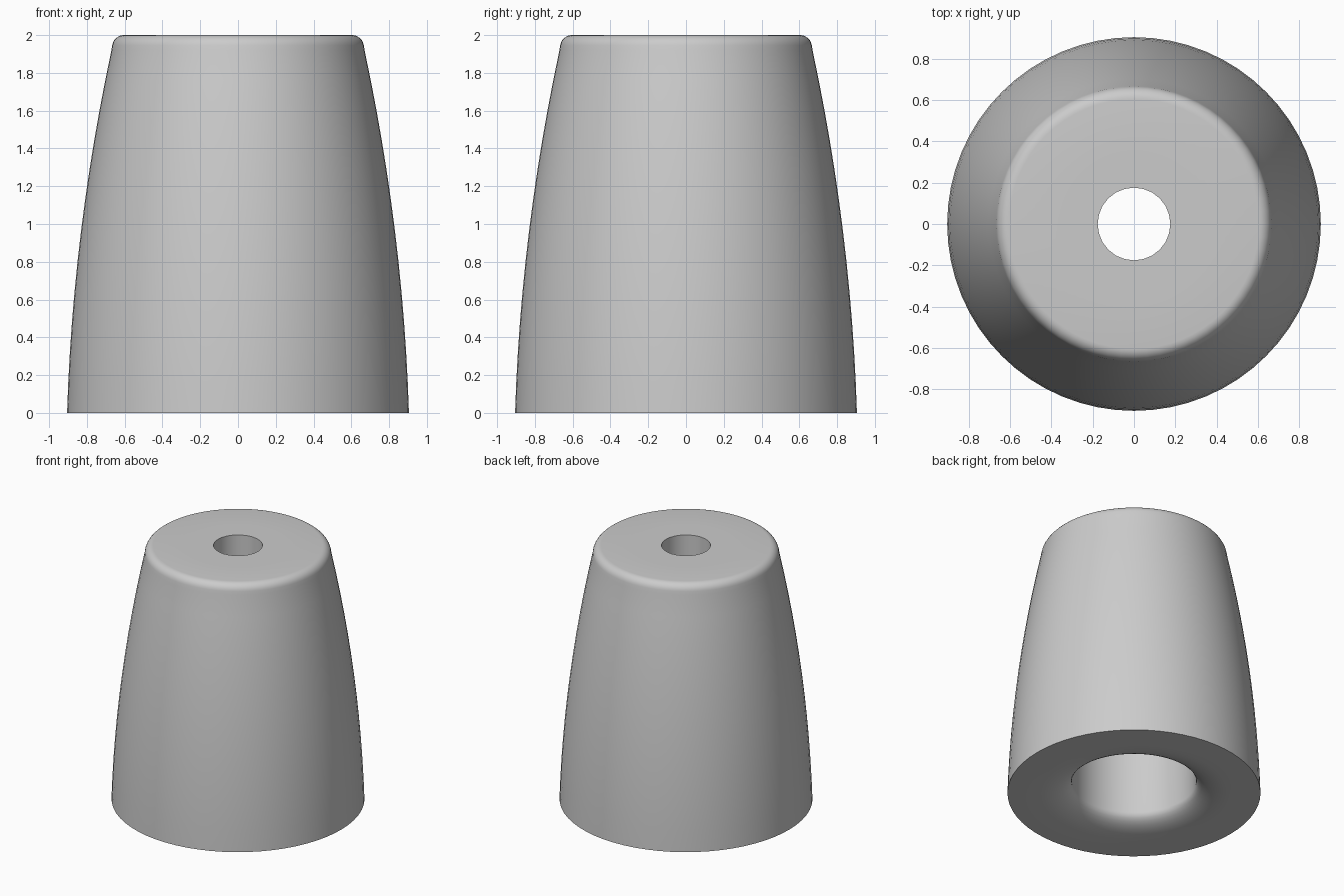
import bpy, bmesh, math

cube = bpy.data.objects.get("Cube")
if cube:
    bpy.data.objects.remove(cube, do_unlink=True)

grey = bpy.data.materials.new("plain_grey")
grey.use_nodes = True
colour = (0.6, 0.6, 0.6, 1)
grey.diffuse_color = colour
grey.node_tree.nodes["Principled BSDF"].inputs["Base Color"].default_value = colour


def lathe(name, profile, sides):
    """Turn a closed (radius, height) outline about the z axis."""
    bm = bmesh.new()
    verts = [bm.verts.new((r, 0, z)) for r, z in profile]
    edges = [bm.edges.new((a, b)) for a, b in zip(verts, verts[1:] + verts[:1])]
    bmesh.ops.spin(bm, geom=verts + edges, cent=(0, 0, 0), axis=(0, 0, 1),
                   angle=math.tau, steps=sides, use_merge=True)
    bmesh.ops.remove_doubles(bm, verts=bm.verts, dist=0.0005)
    bmesh.ops.recalc_face_normals(bm, faces=bm.faces)
    mesh = bpy.data.meshes.new(name)
    bm.to_mesh(mesh)
    bm.free()
    mesh.materials.append(grey)
    obj = bpy.data.objects.new(name, mesh)
    bpy.context.collection.objects.link(obj)
    bpy.ops.object.select_all(action="DESELECT")
    bpy.context.view_layer.objects.active = obj
    obj.select_set(True)
    bpy.ops.object.shade_smooth_by_angle(angle=math.radians(35))
    return obj


def arc(centre_r, centre_z, size_r, size_z, start, end, steps):
    """Points along part of an ellipse, angles in degrees."""
    angles = [math.radians(start + (end - start) * i / steps) for i in range(steps + 1)]
    return [(centre_r + size_r * math.cos(a), centre_z + size_z * math.sin(a))
            for a in angles]


# Tapered body: bulging wall, rounded shoulder, stepped bore, flared mouth
wall_heights = [1.92 * i / 12 for i in range(13)]
wall = [(0.905 - 0.031 * z - 0.0476 * z * z, z) for z in wall_heights]
shoulder = arc(0.605, 1.935, 0.062, 0.065, 10, 90, 6)
bore = [(0.35, 2.0), (0.35, 1.5), (0.445, 1.5)]
mouth = arc(0.68, 0.1, 0.235, 0.1, 180, 270, 8)
lathe("body", wall + shoulder + bore + mouth, 64)

# Collar set flush in the top, with the through hole
lathe("collar", [(0.356, 1.5), (0.356, 2.0), (0.176, 2.0), (0.176, 1.5)], 24)
